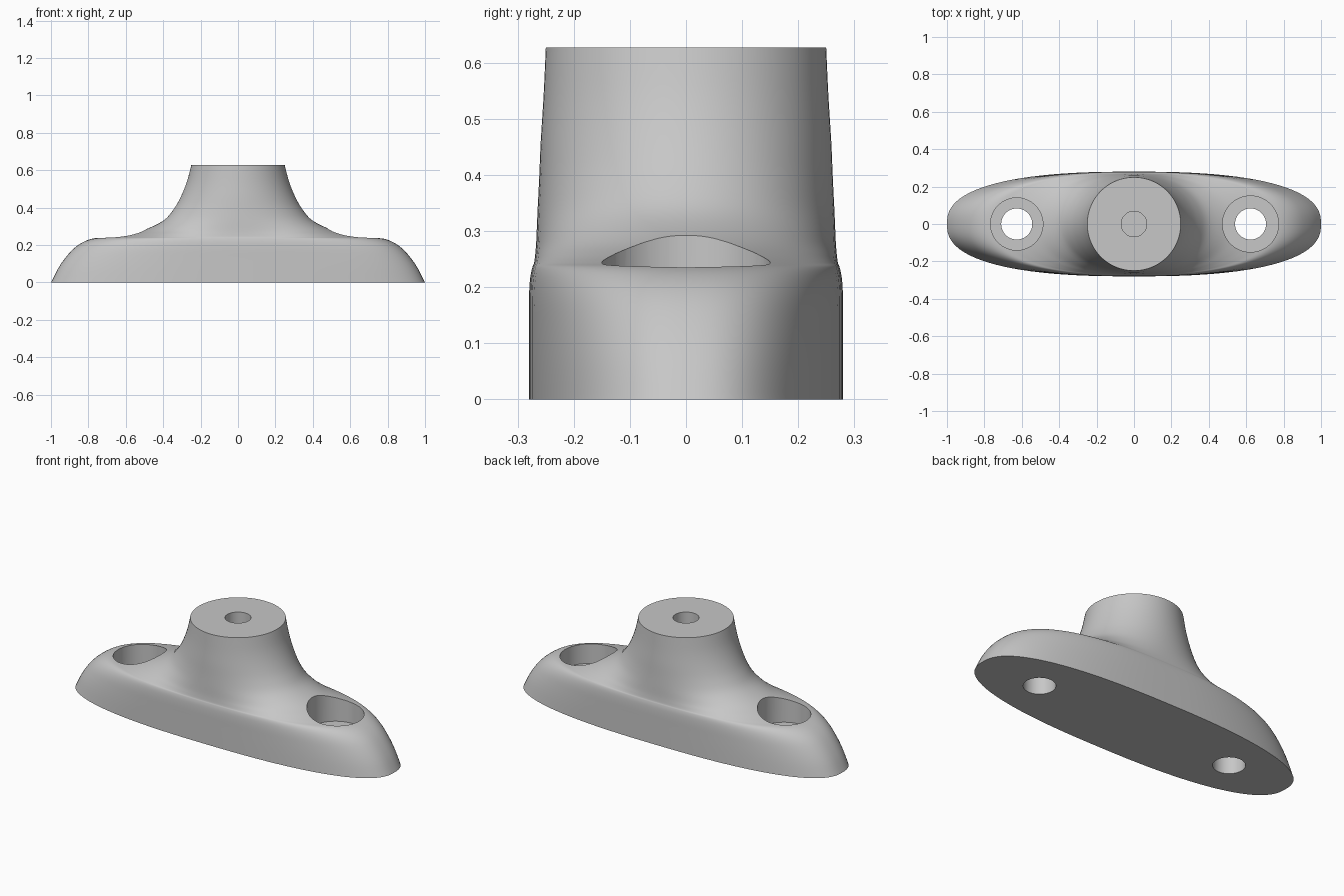
import bpy, bmesh, math
from mathutils import Vector

if "Cube" in bpy.data.objects:
    bpy.data.objects.remove(bpy.data.objects["Cube"])

N = 96
grey = bpy.data.materials.new("light grey")
grey.diffuse_color = (0.57, 0.57, 0.57, 1)
grey.use_nodes = True
grey.node_tree.nodes["Principled BSDF"].inputs["Base Color"].default_value = grey.diffuse_color

# Rings of the body: height, half length, half width, roundness exponent
RINGS = [(0, 1, .28, 2.5), (.07, .965, .28, 2.5), (.13, .925, .28, 2.5),
         (.18, .88, .28, 2.5), (.215, .83, .278, 2.5), (.235, .775, .274, 2.5),
         (.243, .70, .271, 2.45), (.257, .60, .269, 2.35), (.282, .50, .267, 2.2),
         (.33, .40, .265, 2.1), (.39, .345, .262, 2.03), (.46, .305, .259, 2),
         (.54, .273, .254, 2), (.627, .25, .25, 2)]


def smooth_rings(keys, steps=4):
    """Interpolate the key rings with a Catmull-Rom spline."""
    out = []
    pts = [Vector(k) for k in keys]
    for i in range(len(pts) - 1):
        p0, p1, p2 = pts[max(i - 1, 0)], pts[i], pts[i + 1]
        p3 = pts[min(i + 2, len(pts) - 1)]
        for s in range(steps):
            t = s / steps
            out.append(.5 * (2 * p1 + (p2 - p0) * t + (2 * p0 - 5 * p1 + 4 * p2 - p3) * t * t
                             + (3 * p1 - p0 - 3 * p2 + p3) * t ** 3))
    return out + [pts[-1]]


def loft(name, rings):
    bm = bmesh.new()
    loops = []
    for z, a, b, p in rings:
        loop = []
        for i in range(N):
            t = 2 * math.pi * (i + .5) / N
            c, s = math.cos(t), math.sin(t)
            loop.append(bm.verts.new((a * math.copysign(abs(c) ** (2 / p), c),
                                      b * math.copysign(abs(s) ** (2 / p), s), z)))
        loops.append(loop)
    for lo, hi in zip(loops, loops[1:]):
        for i in range(N):
            j = (i + 1) % N
            bm.faces.new((lo[i], lo[j], hi[j], hi[i]))
    bm.faces.new(loops[0][::-1])
    bm.faces.new(loops[-1])
    mesh = bpy.data.meshes.new(name)
    bm.to_mesh(mesh)
    bm.free()
    mesh.materials.append(grey)
    ob = bpy.data.objects.new(name, mesh)
    bpy.context.collection.objects.link(ob)
    return ob


def cut(body, name, x, r, z0, z1):
    """Drill a round hole out of the body."""
    bpy.ops.mesh.primitive_cylinder_add(vertices=64, radius=r, depth=z1 - z0,
                                        location=(x, 0, (z0 + z1) / 2))
    cutter = bpy.context.object
    cutter.name = name
    cutter.data.materials.append(grey)
    mod = body.modifiers.new(name, 'BOOLEAN')
    mod.operation, mod.solver, mod.object = 'DIFFERENCE', 'EXACT', cutter
    bpy.context.view_layer.objects.active = body
    bpy.ops.object.modifier_apply(modifier=name)
    bpy.data.objects.remove(cutter)


# Oval foot flowing into a round post
body = loft("mounting_foot", smooth_rings(RINGS))

# Counterbored screw holes and the blind hole in the post
for x, r in ((-.627, .14), (.623, .15)):
    cut(body, "counterbore", x, r, .125, .5)
    cut(body, "screw_hole", x, .083, -.1, .2)
cut(body, "post_hole", 0, .068, .3, .8)

bpy.ops.object.select_all(action='DESELECT')
body.select_set(True)
bpy.context.view_layer.objects.active = body
bpy.ops.object.shade_smooth_by_angle(angle=math.radians(30))
